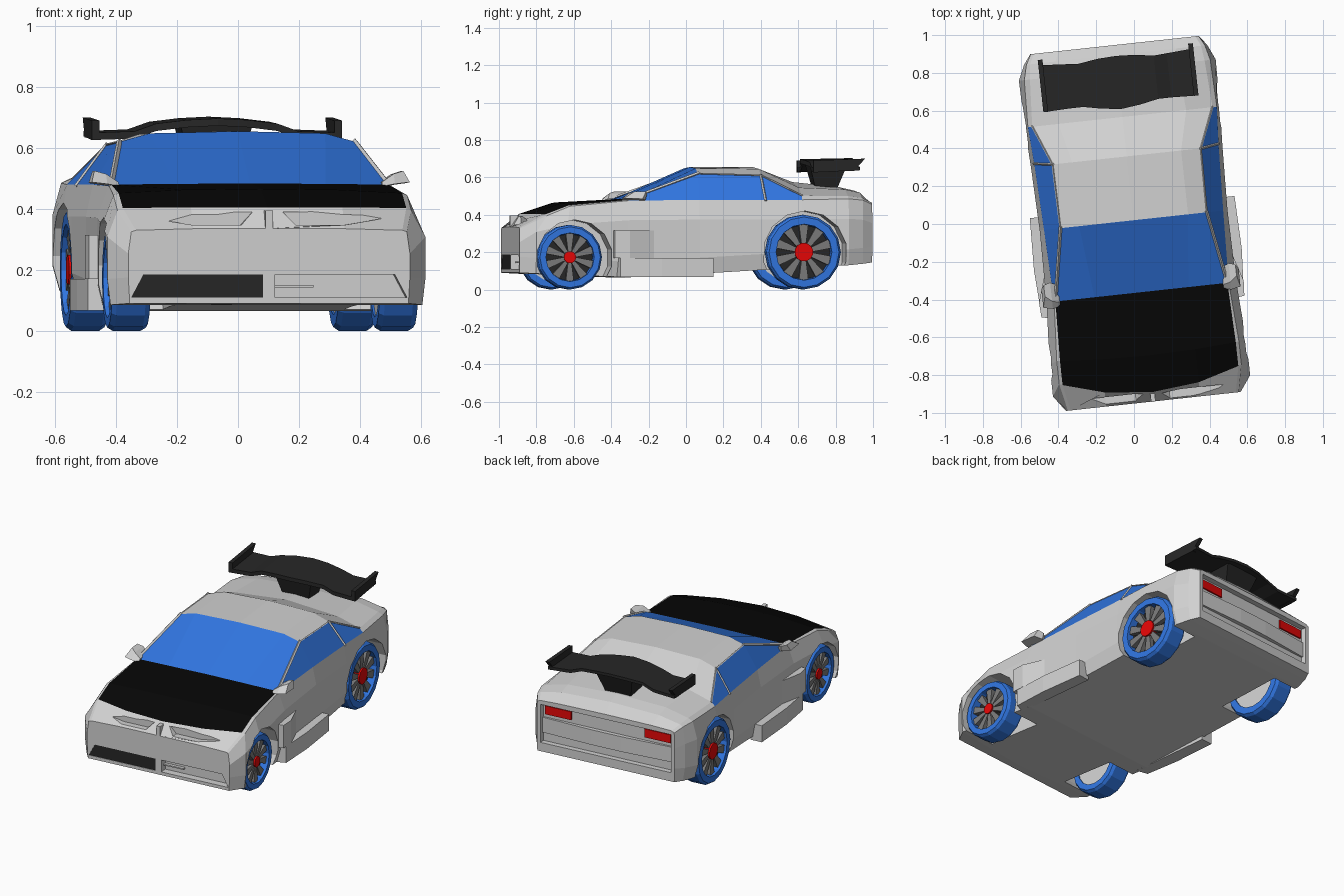
import bpy, bmesh, math
from mathutils import Matrix, Vector

if "Cube" in bpy.data.objects:
    bpy.data.objects.remove(bpy.data.objects["Cube"])


def material(name, r, g, b):
    m = bpy.data.materials.new(name)
    m.diffuse_color = (r, g, b, 1)
    m.use_nodes = True
    m.node_tree.nodes["Principled BSDF"].inputs["Base Color"].default_value = m.diffuse_color
    return m


SILVER = material("silver paint", 0.64, 0.64, 0.64)
BLUE = material("blue", 0.03, 0.18, 0.75)
BLACK = material("black hood", 0.002, 0.002, 0.002)
DARK = material("dark grey", 0.02, 0.02, 0.02)
GREY = material("spoke grey", 0.2, 0.2, 0.2)
RED = material("red", 0.8, 0.002, 0.002)


def make(name, mats, lofts, mirror=False, closed=False, rule=None):
    """Skin each list of rings; cap the ends, or join last ring to first."""
    bm = bmesh.new()
    sides = (1, -1) if mirror else (1,)
    for s in sides:
        for rings in lofts:
            vs = [[bm.verts.new((s * p[0], p[1], p[2])) for p in r] for r in rings]
            n = len(rings[0])
            last = len(vs) if closed else len(vs) - 1
            for i in range(last):
                a, b = vs[i], vs[(i + 1) % len(vs)]
                for j in range(n):
                    f = bm.faces.new((a[j], a[(j + 1) % n], b[(j + 1) % n], b[j]))
                    if rule:
                        f.material_index = rule(i, j)
            if not closed:
                bm.faces.new(vs[0])
                bm.faces.new(vs[-1])
    bmesh.ops.recalc_face_normals(bm, faces=bm.faces)
    me = bpy.data.meshes.new(name)
    bm.to_mesh(me)
    bm.free()
    for m in mats:
        me.materials.append(m)
    ob = bpy.data.objects.new(name, me)
    bpy.context.collection.objects.link(ob)
    return ob


def prism(axis, pts, a, b):
    """Extrude a 2D outline along one axis from a to b."""
    put = {'x': lambda p, t: (t, p[0], p[1]), 'y': lambda p, t: (p[0], t, p[1]),
           'z': lambda p, t: (p[0], p[1], t)}[axis]
    return [[put(p, t) for p in pts] for t in (a, b)]


def box(x0, x1, y0, y1, z0, z1):
    return prism('z', [(x0, y0), (x1, y0), (x1, y1), (x0, y1)], z0, z1)


def circle(cy, cz, r, n):
    return [(cy + r * math.cos(math.tau * (i + .5) / n),
             cz + r * math.sin(math.tau * (i + .5) / n)) for i in range(n)]


def rod(p, q, r):
    """Square bar between two points."""
    p, q = Vector(p), Vector(q)
    d = (q - p).normalized()
    u = d.cross(Vector((0, 0, 1))).normalized() * r
    v = d.cross(u).normalized() * r
    return [[c + u, c + v, c - u, c - v] for c in (p - d * r, q + d * r)]


# Body stations: y, sweep, floor z, floor x, side x, belt x z, edge x z, top x z, centre z
STATIONS = [
    (-.945, 0, .09, .46, .465, .455, .325, .44, .33, .25, .335, .335),
    (-.895, .085, .085, .515, .525, .485, .395, .468, .403, .25, .405, .405),
    (-.70, .02, .08, .50, .525, .485, .445, .468, .452, .25, .463, .466),
    (-.363, 0, .065, .485, .505, .465, .475, .458, .48, .25, .482, .484),
    (.02, 0, .085, .485, .50, .477, .48, .39, .62, .29, .648, .655),
    (.36, 0, .105, .485, .51, .49, .48, .395, .61, .29, .645, .655),
    (.57, 0, .115, .49, .52, .503, .48, .48, .502, .34, .545, .575),
    (.82, 0, .13, .50, .524, .495, .485, .465, .50, .32, .535, .548),
    (.90, 0, .138, .475, .488, .475, .478, .455, .49, .32, .518, .53),
    (.953, 0, .145, .447, .449, .447, .455, .43, .465, .30, .47, .472),
]


def section(y, k, zb, xb, xm, bx, bz, ex, ez, tx, tz, cz):
    half = [(0, zb), (xb, zb), (xm, zb + .085), (xm, bz * .78), (bx, bz),
            (ex, ez), (tx, tz), (0, cz)]
    ring = half + [(-x, z) for x, z in half[6:0:-1]]
    # the hood edge sweeps back more than the bumper below it
    return [(x, y + k * (x / .46) ** 2 * (1 if z >= bz else .3), z) for x, z in ring]


def body_paint(i, j):
    s = min(j, 13 - j)
    if i in (1, 2) and s >= 5:
        return 2                                   # hood
    if (i == 3 and s >= 5) or (i in (3, 4, 5) and s == 4):
        return 1                                   # windscreen and side glass
    return 0


body = make("car_body", [SILVER, BLUE, BLACK], [[section(*s) for s in STATIONS]],
            rule=body_paint)

# Cut wheel arches, bumper openings, headlight recesses and the rear recess
WHEELS = [("front", -.678, .173, .173, .19), ("rear", .58, .2, .2, .25)]
cuts = [("arch_front", prism('x', circle(-.655, .168, .205, 14), .30, .8), True),
        ("arch_rear", prism('x', circle(.585, .195, .225, 14), .33, .8), True),
        ("intake", prism('y', [(.02, .11), (.455, .11), (.415, .185), (.02, .185)], -1, -.9), True),
        ("headlight", prism('y', [(.09, .347), (.25, .347), (.40, .372), (.40, .393), (.05, .39)],
                            -1, -.895), True),
        ("rear_recess", box(-.425, .425, .92, 1.1, .2, .44), False)]
for name, loft, mirrored in cuts:
    cutter = make(name, [], [loft], mirror=mirrored)
    cutter.hide_render = True
    mod = body.modifiers.new(name, 'BOOLEAN')
    mod.operation, mod.object, mod.solver = 'DIFFERENCE', cutter, 'EXACT'
    dg = bpy.context.evaluated_depsgraph_get()
    cut = bpy.data.meshes.new_from_object(body.evaluated_get(dg))
    body.modifiers.clear()
    body.data = cut
    bpy.data.objects.remove(cutter)

# Silver frames around the glass
frame = [rod((.458, -.363, .481), (.39, .02, .62), .009),
         rod((.39, .02, .62), (.395, .36, .61), .005),
         rod((.395, .36, .61), (.48, .57, .503), .005),
         rod((.395, .36, .61), (.49, .375, .48), .007)]
make("window_frames", [SILVER], frame, mirror=True)

# Flared sills and the panels behind the front wheels
make("side_skirts", [SILVER], [
    prism('z', [(.47, -.43), (.54, -.41), (.553, -.19), (.545, .09), (.47, .09)], .066, .17),
    prism('z', [(.47, -.45), (.54, -.44), (.545, -.36), (.495, -.2)], .17, .315)], mirror=True)

# Door mirrors
make("door_mirrors", [SILVER], [
    [[(.435, -.39, .475), (.435, -.28, .475), (.435, -.28, .488), (.435, -.37, .488)],
     [(.475, -.40, .482), (.475, -.27, .478), (.475, -.26, .513), (.475, -.36, .515)],
     [(.525, -.39, .488), (.525, -.29, .485), (.51, -.27, .525), (.51, -.33, .525)]]], mirror=True)

# Front grille (one side only) and nose ridge
make("front_grille", [DARK], [prism('y', [(-.455, .11), (-.02, .11), (-.02, .185), (-.415, .185)],
                                    -.942, -.935)])
make("intake_bars", [SILVER], [box(.02, .15, -.92, -.89, .142, .15)])
make("nose_ridge", [SILVER], [box(-.012, .012, -.947, -.89, .335, .395)])

# Rear lamps and lower bumper bar
make("tail_lamps", [RED], [box(.24, .41, .915, .929, .372, .425)], mirror=True)
make("rear_bumper_bar", [SILVER], [
    prism('z', [(-.425, .91), (.425, .91), (.425, .93), (.1, .945), (-.1, .945), (-.425, .93)],
          .255, .35)])

# Rear wing, end plates and central support
half = [(.413, .638, .64, .89), (.27, .643, .645, .88), (.2, .668, .645, .875), (.1, .68, .625, .89),
        (0, .685, .613, .895)]
span = half + [(-x, z, f, b) for x, z, f, b in half[-2::-1]]
make("rear_wing", [DARK], [[[(x, f, z - .012), (x, b, z), (x, b, z + .018), (x, f, z + .012)]
                            for x, z, f, b in span]])
make("wing_end_plates", [DARK], [prism('x', [(.64, .63), (.86, .635), (.918, .70), (.64, .69)],
                                       .388, .413)], mirror=True)
make("wing_support", [DARK], [[[(x, .69, .53), (x, .80, .53), (x * 1.5, .86, .68), (x * 1.5, .65, .68)]
                               for x in (-.08, .08)]])

# Wheels: tyre ring, rim disc, ten spokes and a red hub
for name, cy, cz, R, hub in WHEELS:
    prof = [(.378, .74), (.378, .94), (.395, 1), (.488, 1), (.505, .94), (.505, .75), (.45, .72)]
    n = 16
    rings = [[(x, cy + R * r * math.cos(math.tau * i / n), cz + R * r * math.sin(math.tau * i / n))
              for x, r in prof] for i in range(n)]
    make(name + "_tyres", [BLUE], [rings], mirror=True, closed=True)
    make(name + "_rim_discs", [DARK], [prism('x', circle(cy, cz, R * .75, n), .45, .46)], mirror=True)
    make(name + "_rim_backs", [SILVER], [prism('x', circle(cy, cz, R * .76, n), .385, .39)], mirror=True)
    spokes = []
    for i in range(10):
        a = math.tau * (i + .5) / 10
        pts = [(cy + R * r * math.cos(a + d), cz + R * r * math.sin(a + d))
               for r, d in ((.15, -.35), (.75, -.17), (.75, .17), (.15, .35))]
        spokes.append(prism('x', pts, .462, .49))
    make(name + "_spokes", [GREY], spokes, mirror=True)
    make(name + "_hubs", [RED], [prism('x', circle(cy, cz, R * hub, 12), .45, .50)], mirror=True)

# The whole car stands turned slightly about the vertical
turn = Matrix.Rotation(math.radians(6.2), 4, 'Z')
for ob in bpy.context.collection.objects:
    ob.data.transform(turn)
